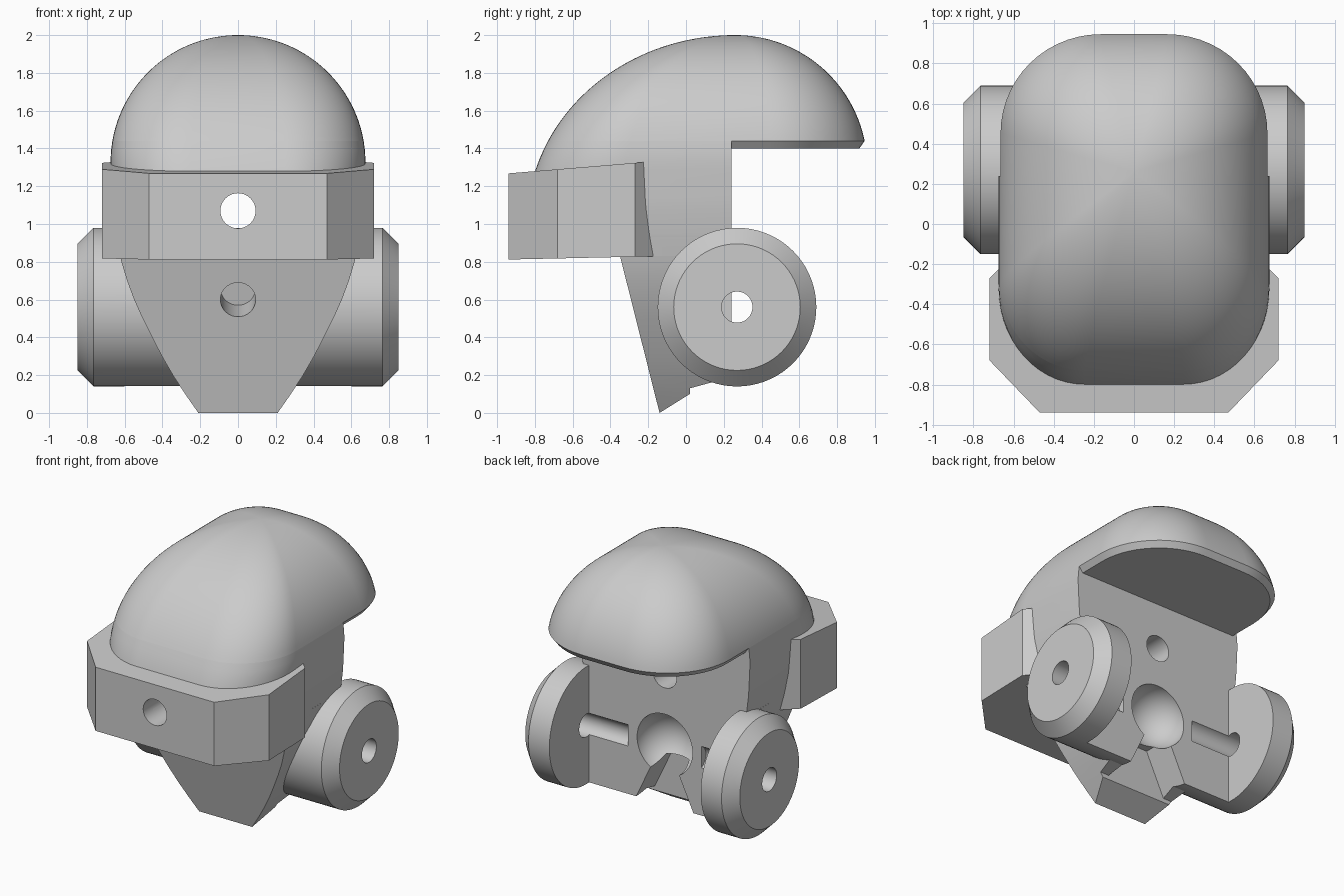
import bpy, bmesh, math
from mathutils import Vector, Matrix

cube = bpy.data.objects.get("Cube")
if cube:
    bpy.data.objects.remove(cube, do_unlink=True)

grey = bpy.data.materials.new("plain grey")
grey.use_nodes = True
grey.diffuse_color = (0.6, 0.6, 0.6, 1)
grey.node_tree.nodes["Principled BSDF"].inputs["Base Color"].default_value = (0.6, 0.6, 0.6, 1)

BACK = 0.24      # flat rear wall
AXIS = (0.27, 0.56)  # ear axis (y, z)


def finish(bm, name):
    bmesh.ops.recalc_face_normals(bm, faces=bm.faces)
    me = bpy.data.meshes.new(name)
    bm.to_mesh(me)
    bm.free()
    ob = bpy.data.objects.new(name, me)
    bpy.context.collection.objects.link(ob)
    me.materials.append(grey)
    return ob


def loft(name, rings):
    bm = bmesh.new()
    rows = [[bm.verts.new(p) for p in r] for r in rings]
    n = len(rows[0])
    for lo, hi in zip(rows, rows[1:]):
        for i in range(n):
            bm.faces.new((lo[i], lo[(i + 1) % n], hi[(i + 1) % n], hi[i]))
    bm.faces.new(rows[0][::-1])
    bm.faces.new(rows[-1])
    return finish(bm, name)


def prism_x(name, yz, half):
    return loft(name, [[(x, y, z) for y, z in yz] for x in (-half, half)])


def box(name, lo, hi):
    return prism_x(name, [(lo[1], lo[2]), (hi[1], lo[2]), (hi[1], hi[2]), (lo[1], hi[2])], hi[0])


def rod(name, start, end, r):
    start, end = Vector(start), Vector(end)
    bm = bmesh.new()
    turn = (end - start).to_track_quat("Z", "Y").to_matrix().to_4x4()
    bmesh.ops.create_cone(bm, cap_ends=True, segments=48, radius1=r, radius2=r,
                          depth=(end - start).length,
                          matrix=Matrix.Translation((start + end) / 2) @ turn)
    return finish(bm, name)


def carve(ob, cutters, operation="DIFFERENCE"):
    for c in cutters:
        m = ob.modifiers.new("cut", "BOOLEAN")
        m.operation, m.object, m.solver = operation, c, "EXACT"
        c.hide_render = True
        bpy.context.view_layer.objects.active = ob
        bpy.ops.object.modifier_apply(modifier=m.name)


def smooth(ob):
    bpy.ops.object.select_all(action="DESELECT")
    ob.select_set(True)
    bpy.context.view_layer.objects.active = ob
    bpy.ops.object.shade_smooth_by_angle(angle=math.radians(28))


# Head sections: half width and front/back reach at each height
SIDE = [(0, .21), (.1, .28), (.2, .345), (.3, .403), (.4, .455), (.5, .505), (.6, .55),
        (.7, .587), (.81, .62), (.95, .645), (1.1, .664), (1.325, .675)]


def half_width(z):
    if z > 1.325:
        return math.sqrt(max(.675 ** 2 - (z - 1.325) ** 2, 1e-6))
    for (z0, w0), (z1, w1) in zip(SIDE, SIDE[1:]):
        if z <= z1:
            return w0 + (w1 - w0) * (z - z0) / (z1 - z0)
    return .675


def section(z, inset=0.0):
    w = half_width(z) - inset
    front = 1.103 * math.sqrt(max(1 - max(z - 1, 0) ** 2, 1e-6)) - inset
    back = math.sqrt(max(.49 - max(z - 1.3, 0) ** 2, 1e-6)) - inset
    pts, steps = [], 14
    # quarter corners: sign x, sign y, reach, straight share in x and y
    for sx, sy, reach, fx, fy in ((1, 1, back, .25, .28), (-1, 1, back, .25, .28),
                                  (-1, -1, front, .37, .56), (1, -1, front, .37, .56)):
        arc = []
        for i in range(steps + 1):
            t = math.pi / 2 * i / steps
            arc.append((sx * w * (fx + (1 - fx) * math.cos(t)),
                        .26 + sy * reach * (fy + (1 - fy) * math.sin(t)), z))
        pts += arc if sx * sy > 0 else arc[::-1]
    return pts


# Domed skull with a bevelled rim
RIM = 1.44
dome = loft("dome", [section(RIM + (2 - RIM) * math.sin(math.pi / 2 * i / 32)) for i in range(33)])
rim = loft("dome_rim", [section(1.4, .035), section(RIM)])

# Upper and lower face blocks, both ending at the rear wall
upper = loft("upper_head", [section(.83 + (RIM - .83) * i / 12) for i in range(13)])
lower = loft("lower_head", [section(z) for z, w in SIDE[:10]])
front_block = box("upper_limit", (-1, -2, .5), (1, BACK, 1.8))
jaw_side = prism_x("jaw_limit", [(-.14, 0), (.02, .1), (.02, .13), (BACK, .19),
                                 (BACK, .94), (-.377, .94)], 1)
carve(upper, [front_block], "INTERSECT")
carve(lower, [jaw_side], "INTERSECT")

# Ear spool: bevelled discs joined by a core in front of the rear wall
profile = [(-.85, .335), (-.765, .42), (.765, .42), (.85, .335)]
ears = loft("ear_spool", [[(x, AXIS[0] + r * math.cos(a), AXIS[1] + r * math.sin(a))
                           for a in (math.tau * i / 72 for i in range(72))] for x, r in profile])
carve(ears, [box("ear_gap", (-.6, BACK, 0), (.6, 1, 1.2))])

# Visor band with sloping top
outline = [(.47, -.94), (.72, -.68), (.72, -.27), (.5, -.05)]
outline += [(-x, y) for x, y in outline[::-1]]
visor = loft("visor", [[(x, y, z + k * (y + .94)) for x, y in outline]
                       for z, k in ((.812, .022), (1.268, .083))])

# Holes, ball socket and neck slot
eye = rod("eye_cutter", (0, -2, 1.07), (0, 2, 1.07), .093)
mouth = rod("mouth_cutter", (0, -.387, .575), (0, -.05, .66), .093)
axles = [rod("axle_cutter", (s * .29, *AXIS), (s, *AXIS), .082) for s in (-1, 1)]
bm = bmesh.new()
bmesh.ops.create_uvsphere(bm, u_segments=40, v_segments=24, radius=.22,
                          matrix=Matrix.Translation((0, BACK - .003, .57)))
socket = finish(bm, "socket_cutter")
slot = loft("neck_cutter", [[(-w, .02, z), (w, .02, z), (w, .5, z), (-w, .5, z)]
                            for z, w in ((.05, .27), (.43, .09))])

carve(upper, [eye])
carve(visor, [eye])
carve(lower, [mouth, *axles, socket, slot])
carve(ears, [mouth, *axles, socket, slot])

for part in (dome, rim, upper, lower, ears, visor):
    smooth(part)

# Remove the helpers once they have been applied
for ob in [o for o in bpy.data.objects if o.hide_render and o.type == "MESH"]:
    bpy.data.objects.remove(ob, do_unlink=True)
